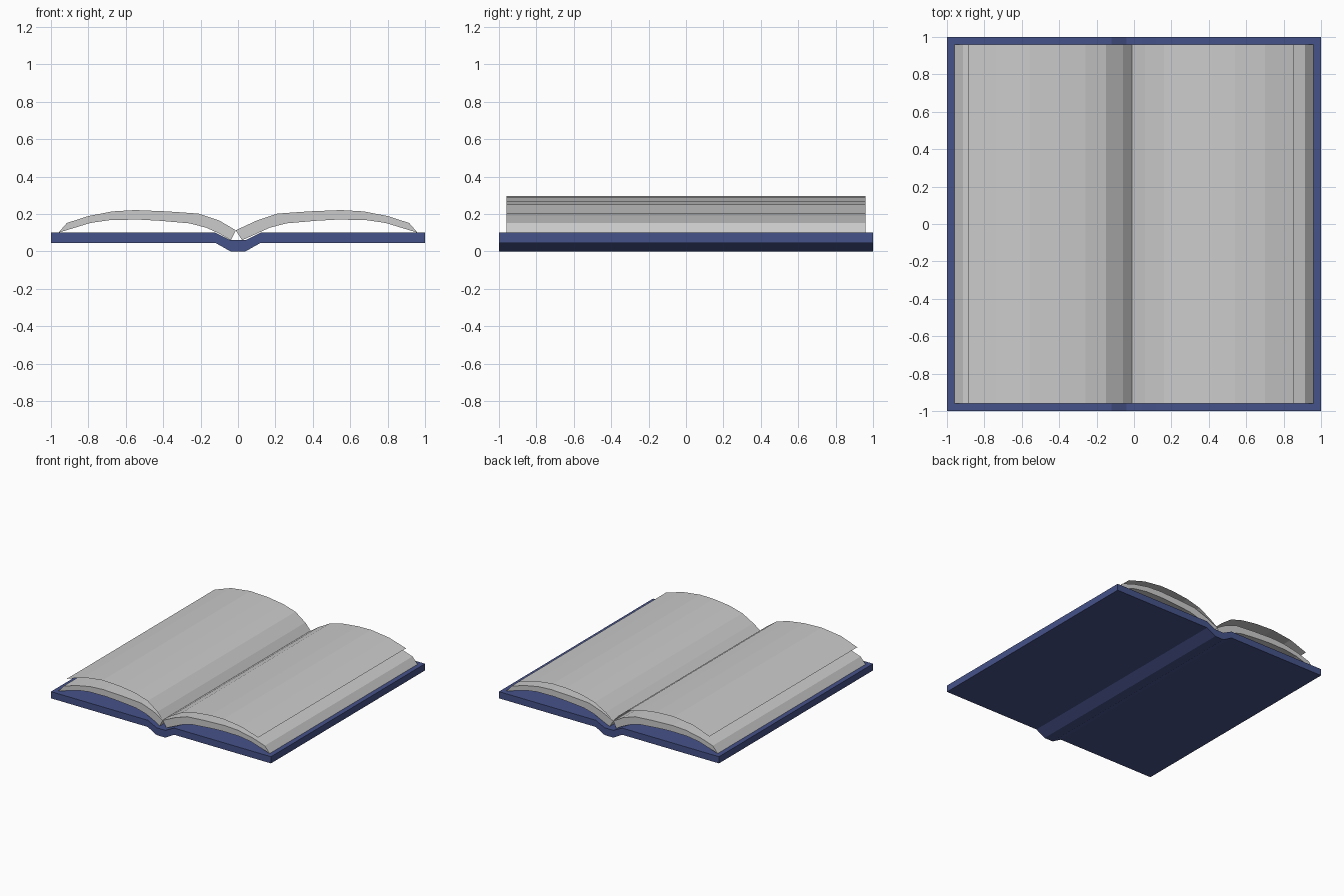
import bpy

if "Cube" in bpy.data.objects:
    bpy.data.objects.remove(bpy.data.objects["Cube"])


def extrude_profile(name, pts, half_len, closed=True):
    """Sweep an xz profile along y; open profiles give a thin sheet."""
    n = len(pts)
    verts = [(x, y, z) for y in (-half_len, half_len) for x, z in pts]
    faces = [(i, (i + 1) % n, n + (i + 1) % n, n + i) for i in range(n if closed else n - 1)]
    if closed:
        faces += [tuple(reversed(range(n))), tuple(range(n, 2 * n))]
    mesh = bpy.data.meshes.new(name)
    mesh.from_pydata(verts, [], faces)
    obj = bpy.data.objects.new(name, mesh)
    bpy.context.collection.objects.link(obj)
    return obj


def mirrored(pts):
    return [(-x, z) for x, z in reversed(pts)]


# Cover with a dropped spine
blue = bpy.data.materials.new("cover_blue")
blue.diffuse_color = (0.06, 0.085, 0.25, 1)
blue.use_nodes = True
blue.node_tree.nodes["Principled BSDF"].inputs["Base Color"].default_value = blue.diffuse_color
bottom = [(0.04, 0.0), (0.12, 0.045), (1.0, 0.045)]
top = [(1.0, 0.1), (0.12, 0.1), (0.04, 0.06)]
cover = extrude_profile("cover", mirrored(bottom) + bottom + top + mirrored(top), 1.0)
cover.data.materials.append(blue)

# Arched page blocks, meeting in the gutter and hollow underneath
PAGE = 0.96
under = [(0.1, 0.095), (0.17, 0.127), (0.26, 0.15), (0.42, 0.164), (0.53, 0.17),
         (0.68, 0.168), (0.79, 0.152), (0.96, 0.1)]
over = [(0.915, 0.152), (0.8, 0.189), (0.67, 0.214), (0.55, 0.221), (0.38, 0.214),
        (0.21, 0.202), (0.1, 0.165)]
extrude_profile("right_page_block", [(0.022, 0.06)] + under + over + [(-0.012, 0.113)], PAGE)
extrude_profile("left_page_block", mirrored([(0.038, 0.06)] + under + over + [(0.012, 0.113)]), PAGE)

# Loose lifted top sheets
right = [(-0.012, 0.115), (0.06, 0.165), (0.16, 0.22), (0.28, 0.252), (0.42, 0.268),
         (0.54, 0.27), (0.7, 0.25), (0.855, 0.203)]
left = [(0.012, 0.115), (0.06, 0.17), (0.15, 0.235), (0.26, 0.268), (0.4, 0.288),
        (0.56, 0.295), (0.735, 0.273), (0.885, 0.22)]
extrude_profile("right_loose_sheet", mirrored(mirrored(right)), PAGE, closed=False)
extrude_profile("left_loose_sheet", mirrored(left), PAGE, closed=False)

# Consistent outward normals; sheets face up
import bmesh
for obj in bpy.context.collection.objects:
    bm = bmesh.new()
    bm.from_mesh(obj.data)
    if "sheet" in obj.name:
        bm.normal_update()
        bmesh.ops.reverse_faces(bm, faces=[f for f in bm.faces if f.normal.z < 0])
    else:
        bmesh.ops.recalc_face_normals(bm, faces=bm.faces)
    bm.to_mesh(obj.data)
    bm.free()
